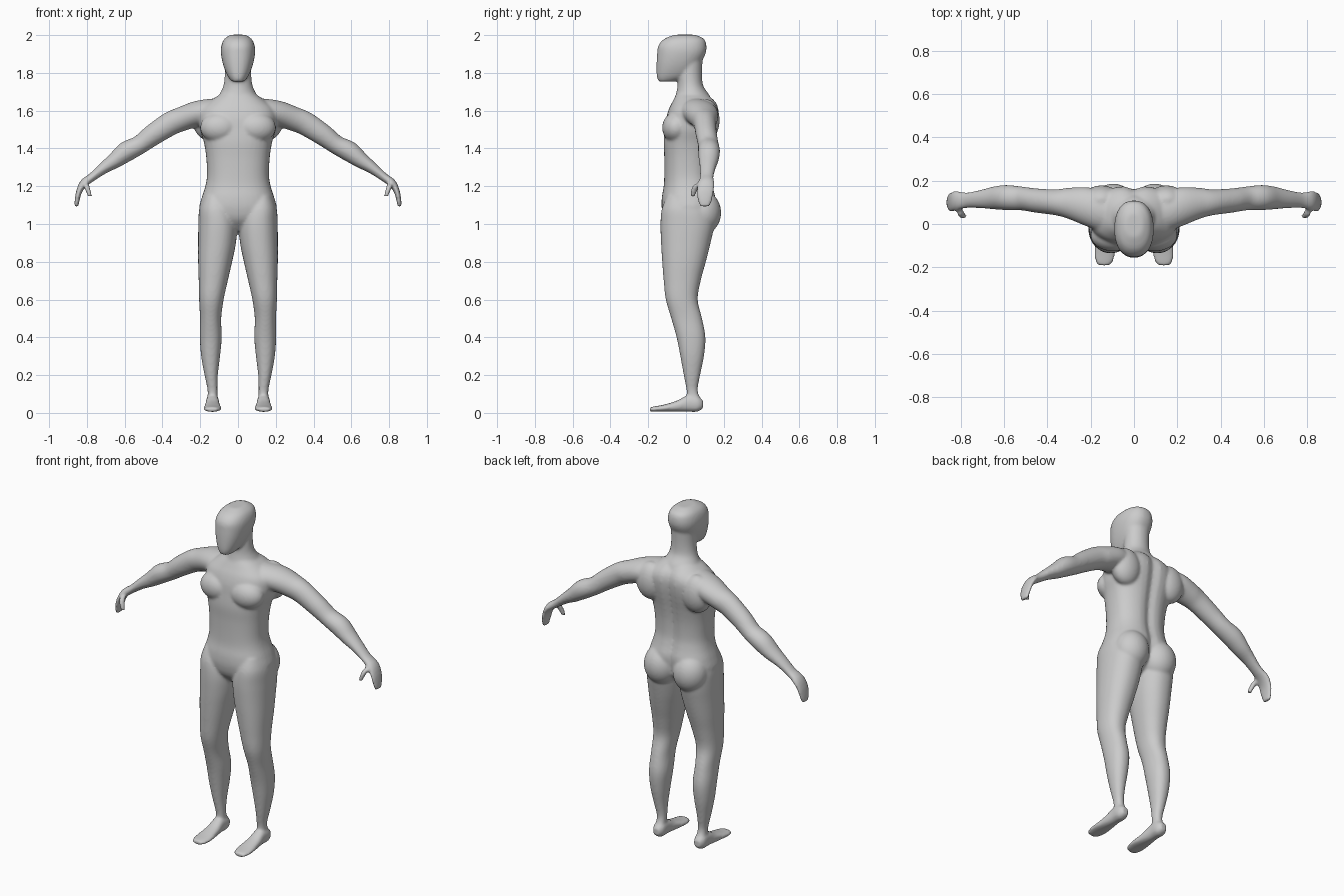
import bpy, bmesh, math
from mathutils import Vector, Matrix

bm = bmesh.new()


def spline(rows, steps=4):
    """Catmull-Rom resampling of section rows."""
    out = []
    for i in range(len(rows) - 1):
        p0, p1 = rows[max(i - 1, 0)], rows[i]
        p2, p3 = rows[i + 1], rows[min(i + 2, len(rows) - 1)]
        for k in range(steps):
            t = k / steps
            out.append([0.5 * (2 * b + (c - a) * t + (2 * a - 5 * b + 4 * c - d) * t * t
                               + (3 * b - a - 3 * c + d) * t ** 3)
                        for a, b, c, d in zip(p0, p1, p2, p3)])
    return out + [list(rows[-1])]


def loft(rows, side, power=2.0, tangent=None, flip=1, groove=0, n=40):
    """Skin superellipse sections (x, y, z, radius along side, radius across)."""
    rows = spline(rows)
    side = Vector(side)
    rings = []
    for i, r in enumerate(rows):
        c = Vector(r[:3])
        t = Vector(tangent) if tangent else (
            Vector(rows[min(i + 1, len(rows) - 1)][:3]) - Vector(rows[max(i - 1, 0)][:3]))
        across = t.cross(side).normalized()
        ring = []
        for k in range(n):
            a = 2 * math.pi * k / n
            ca, sa = math.cos(a), math.sin(a)
            u = math.copysign(abs(ca) ** (2 / power), ca) * r[3]
            v = math.copysign(abs(sa) ** (2 / power), sa) * r[4]
            p = c + side * u + across * v
            if groove and p.y > 0:
                p.y -= groove * math.exp(-(p.x / 0.03) ** 2)
            p.x *= flip
            ring.append(bm.verts.new(p))
        rings.append(ring)
    for a, b in zip(rings, rings[1:]):
        for k in range(n):
            bm.faces.new((a[k], a[(k + 1) % n], b[(k + 1) % n], b[k]))
    bm.faces.new(rings[0])
    bm.faces.new(rings[-1])


def upright(rows, **kw):
    """Vertical loft from (z, centre x, half width, front y, back y)."""
    loft([(x, (f + b) / 2, z, w, (b - f) / 2) for z, x, w, f, b in rows],
         (1, 0, 0), tangent=(0, 0, 1), **kw)


def blob(pos, size):
    bmesh.ops.create_icosphere(bm, subdivisions=4, radius=1,
                               matrix=Matrix.LocRotScale(Vector(pos), None, Vector(size)))


# torso
upright([(.965, 0, .07, -.06, .08), (1.02, 0, .18, -.11, .14), (1.08, 0, .205, -.128, .155),
         (1.14, 0, .192, -.128, .16), (1.20, 0, .173, -.118, .145), (1.26, 0, .164, -.115, .135),
         (1.35, 0, .168, -.115, .138), (1.43, 0, .18, -.118, .15), (1.50, 0, .2, -.112, .165),
         (1.56, 0, .205, -.105, .175), (1.61, 0, .195, -.09, .175), (1.65, 0, .15, -.07, .158),
         (1.69, 0, .09, -.05, .115)], power=2.4, groove=.018)
# neck
upright([(1.62, 0, .12, -.07, .15), (1.68, 0, .1, -.055, .125), (1.73, 0, .078, -.045, .092),
         (1.79, 0, .07, -.045, .085), (1.87, 0, .07, -.04, .088)])
# head
upright([(1.755, 0, .033, -.147, -.055), (1.785, 0, .056, -.155, .02), (1.84, 0, .078, -.156, .07),
         (1.90, 0, .09, -.153, .103), (1.945, 0, .088, -.146, .108), (1.98, 0, .072, -.115, .095),
         (2.002, 0, .04, -.06, .05)], power=2.3)

for s in (1, -1):
    # leg
    upright([(.07, .135, .028, .005, .08), (.12, .135, .026, .003, .062), (.2, .142, .035, -.012, .075),
             (.3, .145, .05, -.03, .095), (.4, .144, .058, -.05, .103), (.5, .145, .056, -.078, .085),
             (.6, .141, .065, -.107, .062), (.7, .131, .077, -.118, .078), (.8, .121, .09, -.126, .105),
             (.9, .111, .1, -.132, .13), (1.0, .107, .103, -.135, .15), (1.08, .115, .09, -.128, .14),
             (1.15, .12, .06, -.1, .1)], power=2.2, flip=s)
    # foot
    loft([(.135, .09, .045, .02, .022), (.135, .06, .048, .035, .042), (.135, .01, .05, .035, .044),
          (.135, -.05, .035, .041, .029), (.135, -.12, .025, .048, .018),
          (.137, -.17, .02, .042, .014), (.138, -.192, .018, .025, .011)],
         (1, 0, 0), power=2.3, tangent=(0, -1, 0), flip=s)
    # arm and hand
    loft([(.07, .05, 1.59, .085, .075), (.15, .06, 1.59, .095, .072), (.22, .08, 1.582, .09, .068),
          (.30, .095, 1.555, .072, .064), (.36, .1, 1.53, .06, .063), (.45, .108, 1.472, .056, .057),
          (.52, .118, 1.42, .055, .05), (.59, .122, 1.384, .058, .054), (.65, .12, 1.338, .052, .043),
          (.71, .115, 1.297, .042, .031), (.77, .11, 1.25, .036, .023), (.815, .107, 1.217, .044, .022),
          (.84, .103, 1.175, .046, .016), (.851, .1, 1.13, .04, .013), (.855, .1, 1.093, .026, .011)],
         (0, 1, 0), flip=s)
    # thumb
    loft([(.81, .095, 1.222, .02, .018), (.803, .058, 1.205, .02, .016),
          (.793, .042, 1.175, .017, .014), (.783, .035, 1.145, .012, .012)],
         (0, 1, 0), tangent=(0, 0, -1), flip=s)
    # chest, buttock and shoulder blade masses
    blob((s * .095, -.052, 1.51), (.105, .074, .082))
    blob((s * .095, .088, 1.06), (.1, .098, .115))
    blob((s * .15, .11, 1.55), (.09, .068, .11))

bmesh.ops.recalc_face_normals(bm, faces=bm.faces)
mesh = bpy.data.meshes.new("human_body")
bm.to_mesh(mesh)
bm.free()
body = bpy.data.objects.new("human_body", mesh)
bpy.context.collection.objects.link(body)
bpy.context.view_layer.objects.active = body
body.select_set(True)

# fuse all masses into one smooth skin
fuse = body.modifiers.new("fuse", 'REMESH')
fuse.mode = 'VOXEL'
fuse.voxel_size = 0.0075
fuse.use_smooth_shade = True
soften = body.modifiers.new("soften", 'SMOOTH')
soften.factor = 0.5
soften.iterations = 8
for name in ("fuse", "soften"):
    bpy.ops.object.modifier_apply(modifier=name)
bpy.ops.object.shade_smooth()
